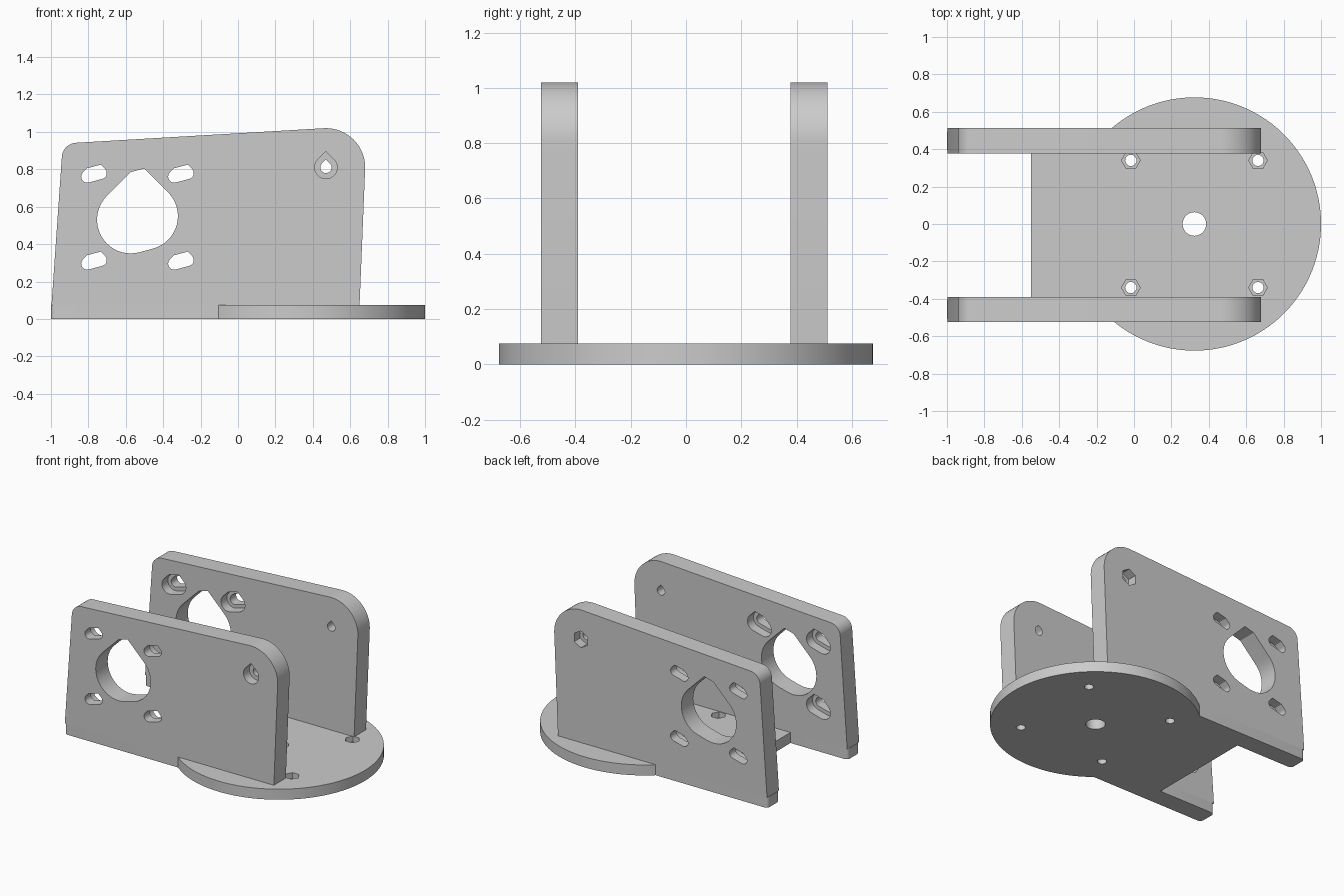
import bpy, bmesh
from math import pi, cos, sin, sqrt, asin, radians

cube = bpy.data.objects.get("Cube")
if cube:
    bpy.data.objects.remove(cube)

grey = bpy.data.materials.new("light grey plastic")
grey.use_nodes = True
colour = (0.6, 0.6, 0.6, 1)
grey.diffuse_color = colour
grey.node_tree.nodes["Principled BSDF"].inputs["Base Color"].default_value = colour


def arc(cx, cy, r, start=0, end=2 * pi, n=48):
    return [(cx + r * cos(start + (end - start) * i / n),
             cy + r * sin(start + (end - start) * i / n)) for i in range(n + 1)]


def circle(cx, cy, r, n=48, turn=0):
    return arc(cx, cy, r, turn, turn + 2 * pi, n)[:-1]


def hull(points):
    # Convex outline: walk the sorted points along one side, then the other
    def chain(pts):
        out = []
        for p in pts:
            while len(out) > 1:
                (ax, ay), (bx, by) = out[-2:]
                if (bx - ax) * (p[1] - ay) - (by - ay) * (p[0] - ax) > 1e-7:
                    break
                out.pop()
            out.append(p)
        return out[:-1]
    pts = sorted({(round(x, 5), round(y, 5)) for x, y in points})
    return chain(pts) + chain(pts[::-1])


def teardrop(cx, cz, r):
    return hull(circle(cx, cz, r) + [(cx, cz + r * sqrt(2))])


def drop_slot(cx, cz, r):
    # Two teardrops joined along the tilted sliding direction
    dx, dz = 0.0375 * cos(radians(15)), 0.0375 * sin(radians(15))
    return hull(teardrop(cx - dx, cz - dz, r) + teardrop(cx + dx, cz + dz, r))


def prism(name, outline, low, high, upright=False):
    # Extrude along z, or along y when upright
    bm = bmesh.new()
    place = (lambda p, d: (p[0], d, p[1])) if upright else (lambda p, d: (p[0], p[1], d))
    a = [bm.verts.new(place(p, low)) for p in outline]
    b = [bm.verts.new(place(p, high)) for p in outline]
    bm.faces.new(a)
    bm.faces.new(b)
    for i in range(len(a)):
        j = (i + 1) % len(a)
        bm.faces.new((a[i], a[j], b[j], b[i]))
    bmesh.ops.recalc_face_normals(bm, faces=bm.faces)
    mesh = bpy.data.meshes.new(name)
    bm.to_mesh(mesh)
    bm.free()
    mesh.materials.append(grey)
    obj = bpy.data.objects.new(name, mesh)
    bpy.context.collection.objects.link(obj)
    return obj


def cut(obj, cutters):
    for c in cutters:
        c.hide_render = True
        mod = obj.modifiers.new("cut", 'BOOLEAN')
        mod.operation, mod.solver, mod.object = 'DIFFERENCE', 'EXACT', c
    deps = bpy.context.evaluated_depsgraph_get()
    mesh = bpy.data.meshes.new_from_object(obj.evaluated_get(deps))
    obj.modifiers.clear()
    obj.data = mesh
    for c in cutters:
        bpy.data.objects.remove(c)
    mesh.polygons.foreach_set("use_smooth", [True] * len(mesh.polygons))
    mesh.set_sharp_from_angle(angle=radians(30))


# Shared dimensions
THICK = 0.075
FRONT_OUT, FRONT_IN, BACK_IN, BACK_OUT = -0.525, -0.39, 0.378, 0.512
DISC_X, DISC_R = 0.323, 0.677


# Base: disc, deck and two rounded feet in one outline
def foot(y0, y1, r=0.025):
    return (arc(-1 + r, y1 - r, r, pi / 2, pi, 6)
            + arc(-1 + r, y0 + r, r, pi, 1.5 * pi, 6))


outline = arc(DISC_X, 0, DISC_R, -pi - asin(FRONT_OUT / DISC_R),
              pi - asin(BACK_OUT / DISC_R), 96)
outline += foot(BACK_IN, BACK_OUT)
outline += [(-0.55, BACK_IN), (-0.55, FRONT_IN)]
outline += foot(FRONT_OUT, FRONT_IN)
base = prism("base_plate", outline, 0, THICK)
holes = [prism("cutter", circle(DISC_X, 0, 0.063), -0.1, 0.2)]
for x in (-0.017, 0.663):
    for y in (-0.34, 0.34):
        holes.append(prism("cutter", circle(x, y, 0.03, 24), -0.1, 0.2))
        holes.append(prism("cutter", circle(x, y, 0.05, 6), 0.035, 0.2))
cut(base, holes)

# Side plates
side = hull([(-0.997, THICK), (0.65, THICK)] + circle(-0.862, 0.862, 0.08)
            + circle(0.47, 0.81, 0.21, 64))
pivot = (0.47, 0.81)
for name, inner, outer, pocket in (
        ("front_side_plate", FRONT_IN, FRONT_OUT, teardrop(*pivot, 0.06)),
        ("back_side_plate", BACK_IN, BACK_OUT, circle(*pivot, 0.06, 6, pi / 6))):
    plate = prism(name, side, inner, outer, True)
    middle = (inner + outer) / 2
    out = 1 if outer > inner else -1
    past_in, past_out = inner - 0.1 * out, outer + 0.1 * out
    # Motor opening, pivot hole and its outer pocket
    cutters = [prism("cutter", drop_slot(-0.5375, 0.54, 0.18), past_in, past_out, True),
               prism("cutter", teardrop(*pivot, 0.03), past_in, past_out, True),
               prism("cutter", pocket, middle, past_out, True)]
    # Mounting slots, widened on the inner face
    for x in (-0.77, -0.305):
        for z in (0.305, 0.77):
            cutters.append(prism("cutter", drop_slot(x, z, 0.032), past_in, past_out, True))
            cutters.append(prism("cutter", drop_slot(x, z, 0.058), past_in, middle, True))
    cut(plate, cutters)
